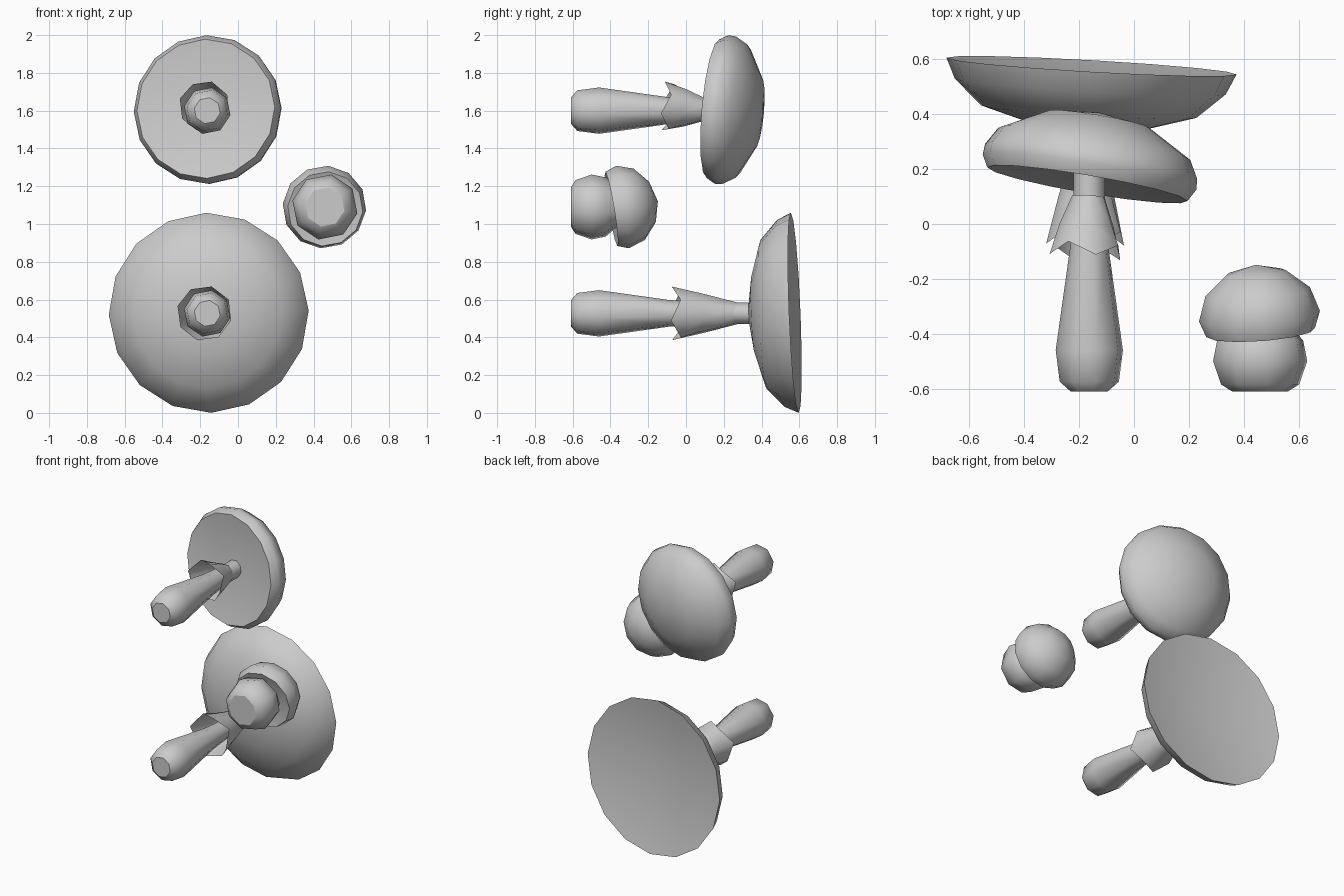
import bpy, bmesh, math
from mathutils import Vector

if "Cube" in bpy.data.objects:
    bpy.data.objects.remove(bpy.data.objects["Cube"])


def revolve(name, origin, axis, profile, sides, turn=0.0, cap_ends=False, zigzag=0.0, smooth=58):
    """Spin (radius, height) points about an axis through origin."""
    rot = Vector((0, 0, 1)).rotation_difference(Vector(axis))
    origin = Vector(origin)
    bm = bmesh.new()
    rings = []
    for k, (r, h) in enumerate(profile):
        n = 1 if r == 0 else sides
        ring = []
        for i in range(n):
            a = 2 * math.pi * (i + turn) / sides
            hh = h
            if zigzag and k == len(profile) - 1:
                hh += zigzag * (1 if i % 2 else -1)
            ring.append(bm.verts.new(origin + rot @ Vector((r * math.cos(a), r * math.sin(a), hh))))
        rings.append(ring)
    for p, q in zip(rings, rings[1:]):
        for i in range(sides):
            j = (i + 1) % sides
            if len(p) == 1:
                bm.faces.new((p[0], q[i], q[j]))
            elif len(q) == 1:
                bm.faces.new((p[i], p[j], q[0]))
            else:
                bm.faces.new((p[i], p[j], q[j], q[i]))
    discs = [bm.faces.new(r) for r in (rings[0], rings[-1])] if cap_ends else []
    bmesh.ops.recalc_face_normals(bm, faces=bm.faces)
    # end discs stay crisp
    bmesh.ops.split_edges(bm, edges=[e for f in discs for e in f.edges])
    me = bpy.data.meshes.new(name)
    bm.to_mesh(me)
    bm.free()
    ob = bpy.data.objects.new(name, me)
    bpy.context.collection.objects.link(ob)
    bpy.context.view_layer.objects.active = ob
    ob.select_set(True)
    bpy.ops.object.shade_smooth_by_angle(angle=math.radians(smooth))
    ob.select_set(False)
    return ob


Y = (0, 1, 0)

# Stems of the two tall mushrooms, lying along y
for name, z, end in (("upper_stem", 1.6, 0.21), ("lower_stem", 0.527, 0.36)):
    revolve(name, (-0.163, 0, z), Y,
            [(0.07, -0.61), (0.11, -0.575), (0.125, -0.46), (0.072, -0.09), (0.058, 0.1), (0.058, end)],
            8, 0.25, cap_ends=True)

# Torn skirts around the stems
revolve("upper_skirt", (-0.167, 0.08, 1.607), (0.06, 1, -0.09),
        [(0.062, 0.02), (0.105, -0.09), (0.135, -0.18)], 8, 0.3, zigzag=0.022)
revolve("lower_skirt", (-0.168, 0.27, 0.527), (0.03, 1, 0.0),
        [(0.06, 0.0), (0.108, -0.18), (0.147, -0.32)], 8, 0.3, zigzag=0.025)

# Upper cap: domed back, hollow gill side facing the front
revolve("upper_cap", (-0.17, 0.145, 1.61), (0.17, 1, -0.09),
        [(0, 0.06), (0.37, 0), (0.395, 0.045), (0.392, 0.085), (0.355, 0.15), (0.19, 0.24), (0, 0.266)],
        16, 0.5)

# Lower cap: funnel pointing at the stem, hollow gill side at the back
revolve("lower_cap", (-0.155, 0.576, 0.53), (0.057, 1, 0.04),
        [(0, -0.1), (0.53, 0), (0.495, -0.075), (0.393, -0.167), (0.21, -0.22), (0, -0.25)],
        16, -0.2)

# Small button mushroom
revolve("button_stem", (0.46, 0, 1.09), Y,
        [(0.105, -0.61), (0.145, -0.585), (0.175, -0.5), (0.16, -0.425), (0.12, -0.38), (0.11, -0.34)],
        8, 0.25, cap_ends=True, smooth=65)
revolve("button_cap", (0.462, -0.395, 1.08), (-0.075, 1, 0.165),
        [(0, 0.05), (0.2, 0), (0.222, 0.06), (0.192, 0.15), (0.11, 0.22), (0, 0.25)],
        12, 0.3)
